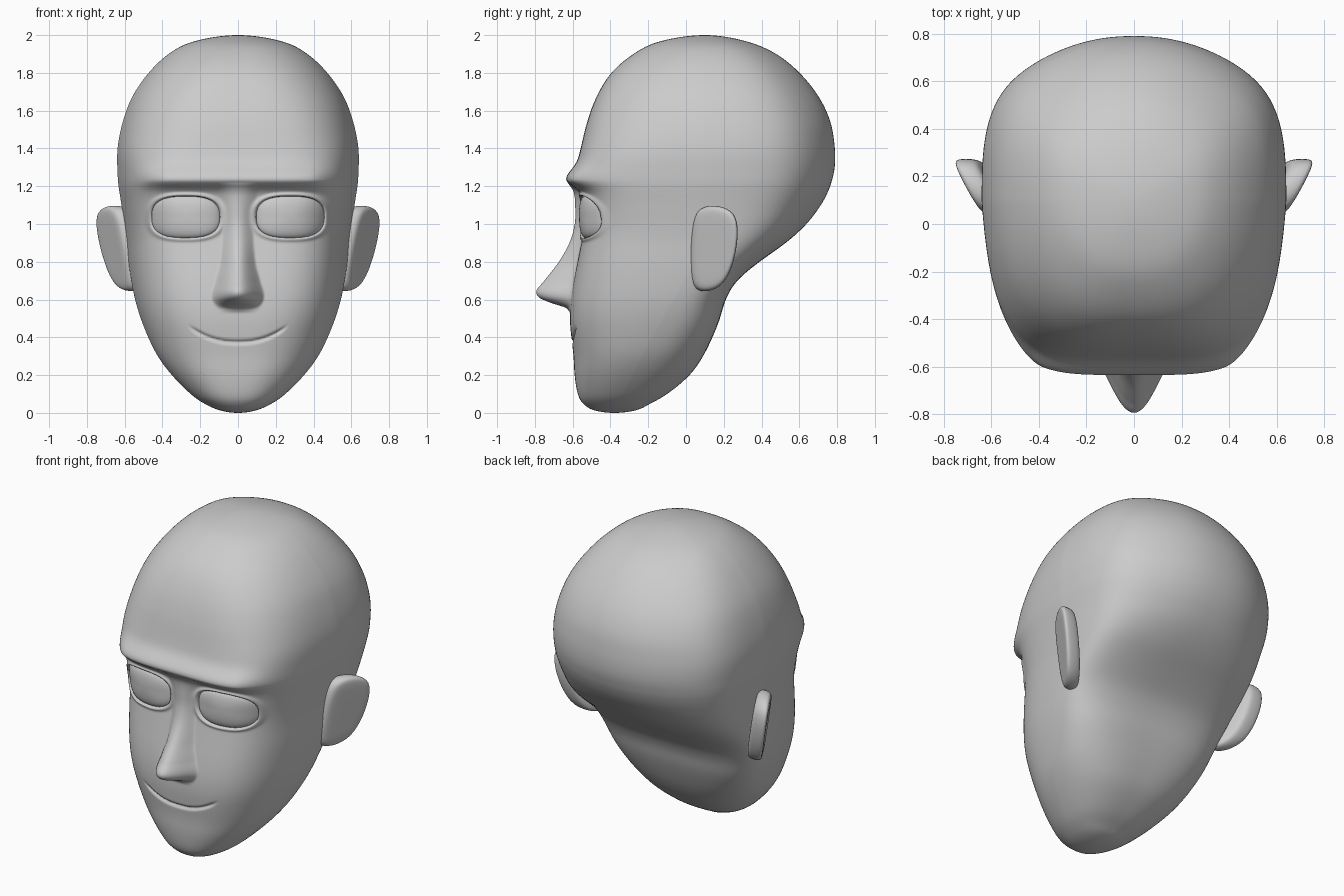
import bpy, bmesh, math

if "Cube" in bpy.data.objects:
    bpy.data.objects.remove(bpy.data.objects["Cube"])

# Head outline: z, half width, front y, back y
KEYS = [(0, 0, -.38, -.38), (.015, .1, -.49, -.26), (.05, .178, -.545, -.19), (.1, .25, -.573, -.1),
        (.2, .35, -.59, .02), (.3, .425, -.595, .09), (.4, .475, -.607, .14), (.5, .515, -.615, .18),
        (.6, .545, -.61, .21), (.7, .565, -.595, .27), (.8, .58, -.575, .39), (.9, .59, -.555, .53),
        (1.0, .603, -.538, .64), (1.1, .617, -.542, .715), (1.17, .628, -.558, .752), (1.22, .635, -.569, .77),
        (1.28, .638, -.572, .785), (1.35, .64, -.567, .79), (1.43, .634, -.55, .785), (1.54, .61, -.523, .765),
        (1.67, .562, -.475, .705), (1.8, .472, -.395, .6), (1.9, .365, -.275, .475),
        (1.965, .235, -.14, .32), (2.0, 0, .1, .1)]
EYE_X, EYE_Z, EYE_W, EYE_H, EYE_N = .277, 1.037, .179, .109, 2.7
TAPER, TAPER_POW = .13, 1.25


def spline(keys, t):
    """Smooth 1D interpolation through (t, value) keys."""
    if t <= keys[0][0]:
        return keys[0][1]
    if t >= keys[-1][0]:
        return keys[-1][1]
    i = max(k for k in range(len(keys) - 1) if keys[k][0] <= t)

    def slope(k):
        a, b = keys[max(k - 1, 0)], keys[min(k + 1, len(keys) - 1)]
        return (b[1] - a[1]) / (b[0] - a[0])
    (t0, v0), (t1, v1) = keys[i], keys[i + 1]
    h = t1 - t0
    u = (t - t0) / h
    return ((2*u**3 - 3*u*u + 1) * v0 + (u**3 - 2*u*u + u) * h * slope(i)
            + (3*u*u - 2*u**3) * v1 + (u**3 - u*u) * h * slope(i + 1))


def smooth(a, b, x):
    t = min(1, max(0, (x - a) / (b - a)))
    return t * t * (3 - 2 * t)


def flip(k):
    return [k[0], -k[1], k[3], k[2]]


def head_rows(steps=13):
    pts = [flip(KEYS[1])] + KEYS + [flip(KEYS[-2])]
    rows = []
    for i in range(1, len(pts) - 2):
        for s in range(steps):
            u = s / steps
            rows.append([.5 * (2*b + (c - a)*u + (2*a - 5*b + 4*c - d)*u*u + (3*b - a - 3*c + d)*u**3)
                         for a, b, c, d in zip(*pts[i-1:i+3])])
    rows.append(list(KEYS[-1]))
    for _ in range(24):  # relax ripples, mirrored over the poles
        ext = [flip(rows[1])] + rows + [flip(rows[-2])]
        rows = [[(a + 2*b + c) / 4 for a, b, c in zip(*ext[i-1:i+2])] for i in range(1, len(ext) - 1)]
    lo, hi = rows[0][0], rows[-1][0]
    return [[2 * (r[0] - lo) / (hi - lo)] + r[1:] for r in rows]


ROWS = head_rows()


def middle(z):
    return spline([(0, -.38), (.2, -.28), (.5, -.12), (.9, .09), (1.1, .1), (2, .1)], z)


def squareness(z):
    return spline([(0, 2.4), (.2, 2.7), (.5, 3.3), (.95, 4.1), (1.25, 4.3), (1.5, 3.5), (1.8, 2.8), (2, 2.4)], z)


def back_squareness(z):
    return spline([(0, 2.4), (.25, 2.8), (.5, 3.3), (1.1, 2.95), (1.5, 2.8), (2, 2.4)], z)


def face_y(x, z):
    """Front surface of the plain head at x, z."""
    i = next(k for k in range(len(ROWS) - 1) if ROWS[k + 1][0] >= z)
    a, b = ROWS[i], ROWS[i + 1]
    u = (z - a[0]) / (b[0] - a[0])
    w, f = a[1] + (b[1] - a[1]) * u, a[2] + (b[2] - a[2]) * u
    n, c, t = squareness(z), middle(z), .9
    for _ in range(6):
        t = max(0, 1 - (abs(x) / w / (1 - TAPER * t ** TAPER_POW)) ** n) ** (1 / n)
    return c - (c - f) * t


NOSE_OUT = [(.53, 0), (.557, .025), (.583, .105), (.61, .168), (.645, .188), (.7, .155), (.8, .098), (.9, .062),
            (1.0, .05), (1.1, .044), (1.17, .03), (1.22, 0)]
NOSE_W = [(.53, .1), (.61, .14), (.7, .12), (.8, .095), (1.0, .085), (1.2, .11)]


def features(x, z):
    """How far the brow, nose, eyelids and mouth stand out of the plain face."""
    out = .064 * math.exp(-((z - 1.235) / (.045 if z < 1.235 else .07)) ** 2) * (1 - smooth(.38, .6, abs(x)))
    u = abs(x) / spline(NOSE_W, z)
    if u < 1:
        out += max(0, spline(NOSE_OUT, z)) * (1 - u * u) ** 1.4
    # eye sockets with a raised lid rim
    n = EYE_N
    d = ((abs(abs(x) - EYE_X) / EYE_W) ** n + (abs(z - EYE_Z) / EYE_H) ** n) ** (1 / n)
    out += .014 * math.exp(-((d - 1.08) / .09) ** 2)
    out -= .06 * (1 - smooth(.92, 1.03, d))
    # smiling mouth crease
    m = z - (.374 + .085 * (abs(x) / .26) ** 2.3)
    fade = 1 - smooth(.2, .275, abs(x))
    out -= .016 * fade * math.exp(-(m / .009) ** 2)
    return out


def finish(name, bm, subdivide=0):
    bmesh.ops.recalc_face_normals(bm, faces=bm.faces[:])
    me = bpy.data.meshes.new(name)
    bm.to_mesh(me)
    bm.free()
    for p in me.polygons:
        p.use_smooth = True
    ob = bpy.data.objects.new(name, me)
    bpy.context.collection.objects.link(ob)
    if subdivide:
        mod = ob.modifiers.new("smooth", 'SUBSURF')
        mod.levels = mod.render_levels = subdivide


def loft(rings, cap=True):
    bm = bmesh.new()
    loops = [[bm.verts.new(p) for p in r] for r in rings]
    for a, b in zip(loops, loops[1:]):
        for i in range(len(a)):
            j = (i + 1) % len(a)
            bm.faces.new((a[i], a[j], b[j], b[i]))
    if cap:
        bm.faces.new(loops[0])
        bm.faces.new(loops[-1])
    return bm


# Head with brow, nose, lids and mouth; columns are denser on the face
FRONT, BACK = 232, 80
angles = [math.pi + math.pi * i / FRONT for i in range(FRONT)] + [math.pi * i / BACK for i in range(BACK)]
rings = []
for z, w, f, b in ROWS[1:-1]:
    c, ring = middle(z), []
    for a in angles:
        front = a >= math.pi
        n = squareness(z) if front else back_squareness(z)
        ca, sa = math.cos(a), math.sin(a)
        r = (abs(ca) ** n + abs(sa) ** n) ** (-1 / n)
        x, y = w * r * ca, r * sa
        if front:
            x *= 1 - TAPER * abs(y) ** TAPER_POW
            y = c + (c - f) * y
            if .3 < z < 1.5 and abs(x) < .6:
                y -= features(x, z) * smooth(0, .3, -sa)
        else:
            q = min(1, (r * ca) ** 2)
            y = c + (b - c) * y * (1 - .24 * q * (1 - q) * smooth(.6, 1.1, z))
        ring.append((x, y, z))
    rings.append(ring)
rings = [[(0, KEYS[0][2], 0)] * len(angles)] + rings + [[(0, KEYS[-1][2], 2)] * len(angles)]
bm = loft(rings, cap=False)
bmesh.ops.remove_doubles(bm, verts=bm.verts[:], dist=1e-5)
finish("head", bm)

# Eyes: rounded-rectangle lenses that follow the curve of the face
for side, name in ((-1, "eye_right"), (1, "eye_left")):
    rings = []
    for i in range(1, 24):
        p = math.pi * i / 24
        ring = []
        for k in range(64):
            a = 2 * math.pi * k / 64
            ca, sa = math.cos(a), math.sin(a)
            r = 1.03 * math.sin(p) * (abs(ca) ** EYE_N + abs(sa) ** EYE_N) ** (-1 / EYE_N)
            x, z = EYE_X + EYE_W * r * ca, EYE_Z + EYE_H * r * sa
            ring.append((side * x, face_y(x, z) + .016 - .05 * math.cos(p), z))
        rings.append(ring)
    finish(name, loft(rings))

# Ears: flared rounded slabs
OUTLINE = [(.03, .70), (.025, .85), (.04, 1.02), (.075, 1.08), (.15, 1.095), (.24, 1.07),
           (.275, 1.0), (.265, .85), (.215, .70), (.14, .65), (.06, .65)]
for side, name in ((-1, "ear_right"), (1, "ear_left")):
    rings = []
    for s, inward in ((.5, 0), (.92, 0), (1.04, .015), (1.04, .09), (.92, .105), (.5, .105)):
        ring = []
        for y, z in OUTLINE:
            y, z = .15 + (y - .15) * s, .87 + (z - .87) * s
            x = .66 + .55 * (y - .07) + .16 * (z - 1.05) - inward
            ring.append((side * x, y, z))
        rings.append(ring)
    finish(name, loft(rings), subdivide=2)
